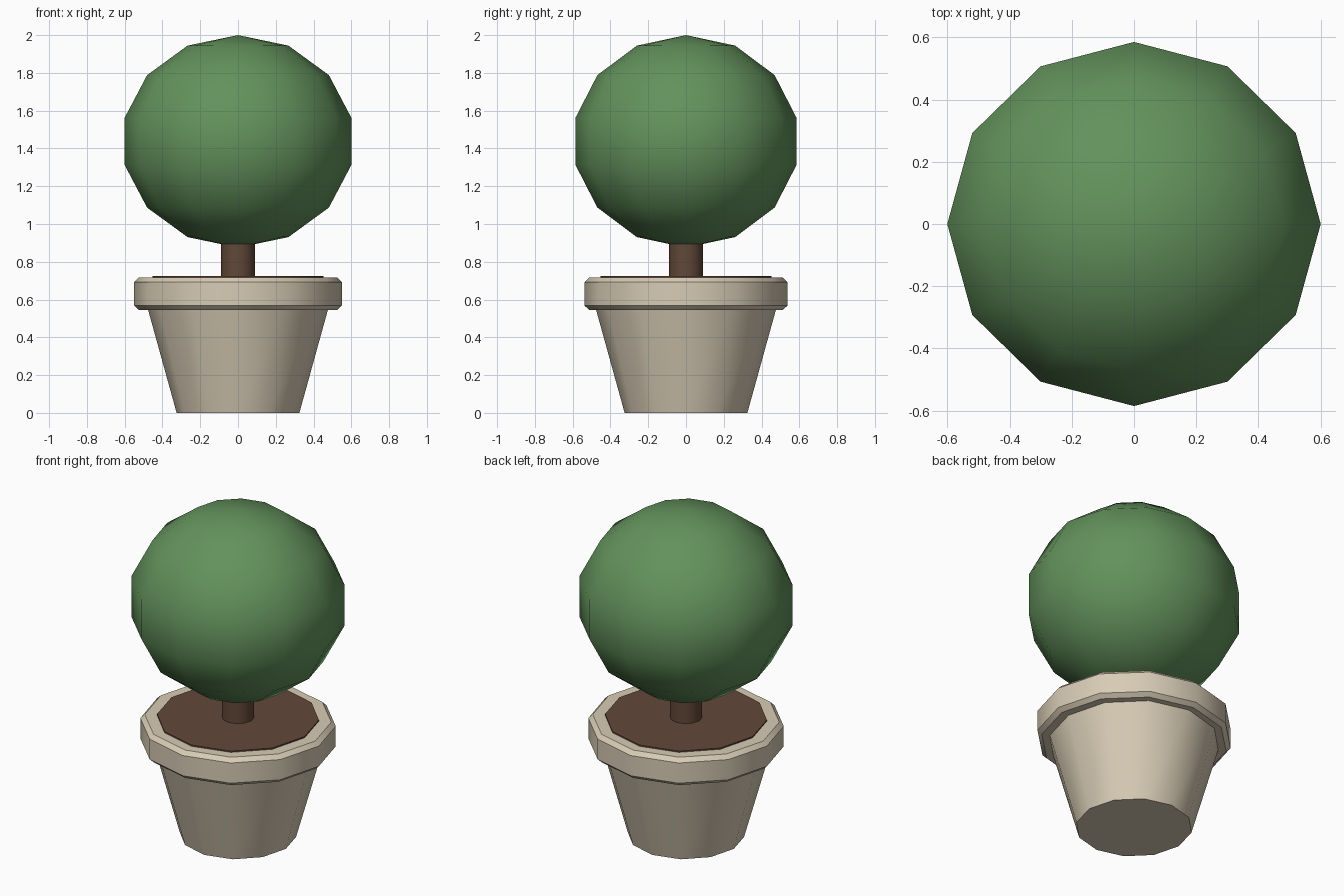
import bpy, bmesh, math

if "Cube" in bpy.data.objects:
    bpy.data.objects.remove(bpy.data.objects["Cube"])

SIDES = 12


def material(name, rgb):
    m = bpy.data.materials.new(name)
    m.diffuse_color = (*rgb, 1)
    m.use_nodes = True
    m.node_tree.nodes["Principled BSDF"].inputs["Base Color"].default_value = m.diffuse_color
    return m


cream = material("cream clay", (0.68, 0.60, 0.46))
brown = material("brown earth", (0.12, 0.064, 0.040))
green = material("leaf green", (0.125, 0.287, 0.107))


def finish(bm, name, mat):
    bmesh.ops.recalc_face_normals(bm, faces=bm.faces)
    me = bpy.data.meshes.new(name)
    bm.to_mesh(me)
    bm.free()
    me.materials.append(mat)
    ob = bpy.data.objects.new(name, me)
    bpy.context.collection.objects.link(ob)
    bpy.ops.object.select_all(action='DESELECT')
    ob.select_set(True)
    bpy.context.view_layer.objects.active = ob
    bpy.ops.object.shade_smooth_by_angle(angle=math.radians(36))
    return ob


def turned(name, profile, mat, y_scale=1.0):
    """Capped solid of revolution from (radius, z) points, bottom to top."""
    bm = bmesh.new()
    rings = []
    for r, z in profile:
        angles = [2 * math.pi * i / SIDES for i in range(SIDES)]
        rings.append([bm.verts.new((r * math.cos(a), r * y_scale * math.sin(a), z))
                      for a in angles])
    for lo, hi in zip(rings, rings[1:]):
        for i in range(SIDES):
            j = (i + 1) % SIDES
            bm.faces.new((lo[i], lo[j], hi[j], hi[i]))
    bm.faces.new(rings[0])
    bm.faces.new(rings[-1])
    return finish(bm, name, mat)


# Pot: tapered body and bevelled rim
turned("pot_body", [(0.325, 0), (0.48, 0.56)], cream)
turned("pot_rim", [(0.525, 0.545), (0.55, 0.568), (0.55, 0.692), (0.525, 0.716)],
       cream, 0.977)

# Soil disc and trunk
turned("soil", [(0.452, 0.70), (0.452, 0.724)], brown)
turned("trunk", [(0.09, 0.71), (0.09, 1.0)], brown)

# Foliage ball, slightly squashed
bm = bmesh.new()
bmesh.ops.create_uvsphere(bm, u_segments=SIDES, v_segments=7, radius=1)
bmesh.ops.scale(bm, vec=(0.6155, 0.60, 0.5625), verts=bm.verts)
bmesh.ops.translate(bm, vec=(0, 0, 1.4375), verts=bm.verts)
finish(bm, "foliage_ball", green)
